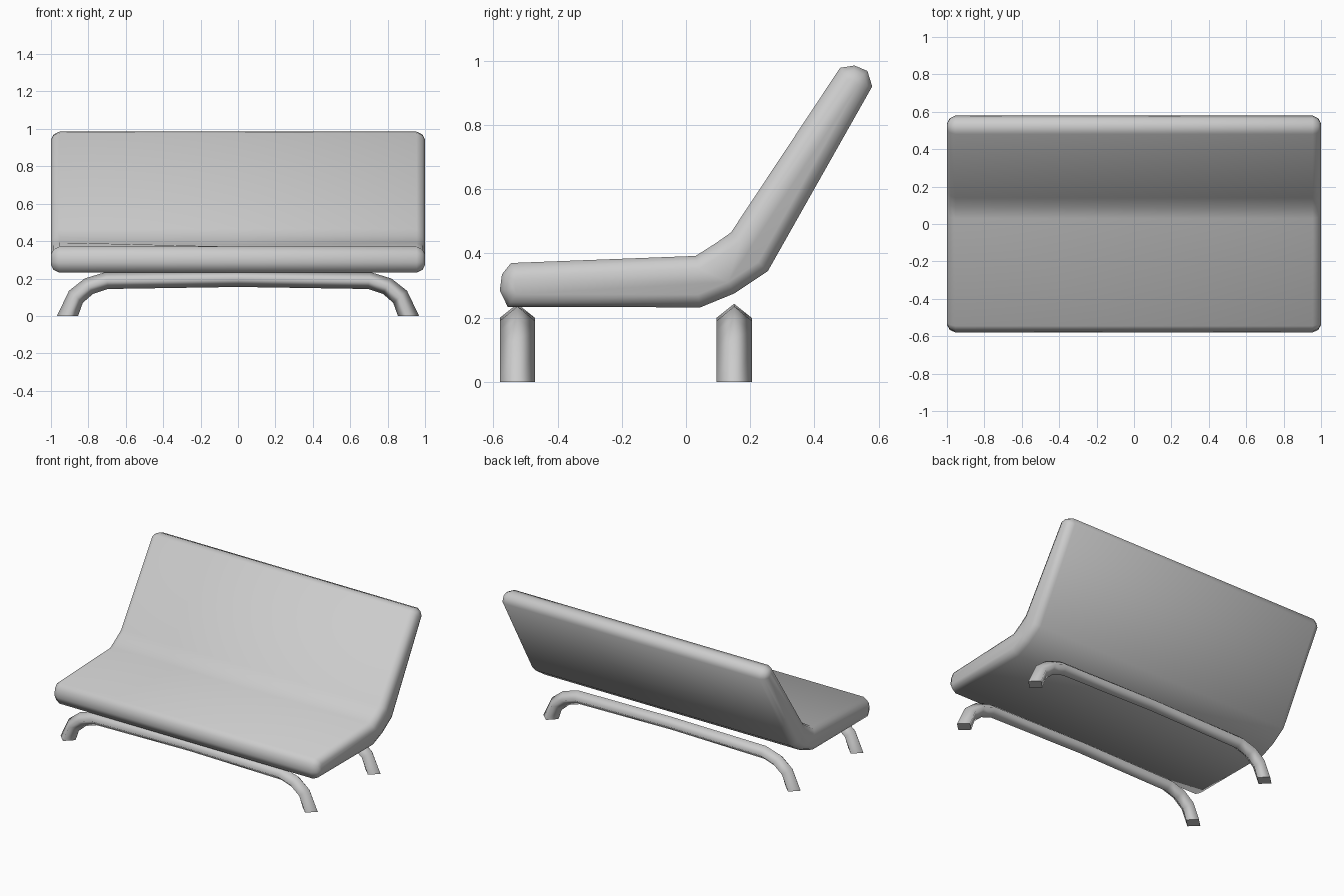
import bpy, bmesh
from mathutils import Vector

cube = bpy.data.objects.get("Cube")
if cube:
    bpy.data.objects.remove(cube, do_unlink=True)

grey = bpy.data.materials.new("light_grey")
grey.use_nodes = True
grey.diffuse_color = (0.6, 0.6, 0.6, 1)
grey.node_tree.nodes["Principled BSDF"].inputs["Base Color"].default_value = (0.6, 0.6, 0.6, 1)


def loft(name, rings, sharp_ends):
    """Skin a row of matching rings, cap both ends and shade smooth."""
    bm = bmesh.new()
    rows = [[bm.verts.new(p) for p in ring] for ring in rings]
    n = len(rows[0])
    for a, b in zip(rows, rows[1:]):
        for i in range(n):
            j = (i + 1) % n
            bm.faces.new((a[i], a[j], b[j], b[i]))
    caps = [bm.faces.new(rows[0]), bm.faces.new(rows[-1])]
    for f in bm.faces:
        f.smooth = True
    if sharp_ends:
        for cap in caps:
            for e in cap.edges:
                e.smooth = False
    bmesh.ops.recalc_face_normals(bm, faces=bm.faces)
    mesh = bpy.data.meshes.new(name)
    bm.to_mesh(mesh)
    bm.free()
    mesh.materials.append(grey)
    obj = bpy.data.objects.new(name, mesh)
    bpy.context.collection.objects.link(obj)
    return obj


def inset(profile, d):
    """Offset a counter-clockwise closed profile inwards by d."""
    out = []
    for i, p in enumerate(profile):
        e1 = (p - profile[i - 1]).normalized()
        e2 = (profile[(i + 1) % len(profile)] - p).normalized()
        n1, n2 = Vector((-e1.y, e1.x)), Vector((-e2.y, e2.x))
        out.append(p + (n1 + n2) * d / (1 + n1.dot(n2)))
    return out


# Seat and backrest: one bent cushion profile (y, z), rounded at both ends
profile = [Vector(p) for p in (
    (-0.58, 0.285), (-0.555, 0.233), (0.045, 0.232), (0.15, 0.275), (0.255, 0.345),
    (0.58, 0.92), (0.565, 0.968), (0.525, 0.985), (0.48, 0.978),
    (0.14, 0.465), (0.09, 0.43), (0.03, 0.392), (-0.545, 0.37), (-0.573, 0.335))]
centre = [p.copy() for p in profile]
centre[11].y -= 0.012  # slight dip in the middle of the seat
half = [(1.0, inset(profile, 0.04)), (0.986, inset(profile, 0.014)), (0.955, profile)]
sections = [(-x, p) for x, p in half] + [(0, centre)] + half[::-1]
loft("seat_and_backrest", [[(x, p.x, p.y) for p in pts] for x, pts in sections], False)

# Legs: bent tubes of diamond section, given by upper and lower outline (x, z)
upper = [(0.968, 0), (0.904, 0.134), (0.82, 0.2), (0.706, 0.235), (0, 0.243)]
lower = [(0.855, 0), (0.83, 0.07), (0.775, 0.118), (0.695, 0.144), (0, 0.155)]


def leg(name, y):
    rings = []
    for (ux, uz), (lx, lz) in zip(upper, lower):
        mx, mz = (ux + lx) / 2, (uz + lz) / 2
        rings.append([(ux, y, uz), (mx, y + 0.055, mz), (lx, y, lz), (mx, y - 0.055, mz)])
    mirrored = [[(-x, py, z) for x, py, z in r] for r in rings[-2::-1]]
    loft(name, rings + mirrored, True)


leg("front_leg", -0.525)
leg("back_leg", 0.15)
